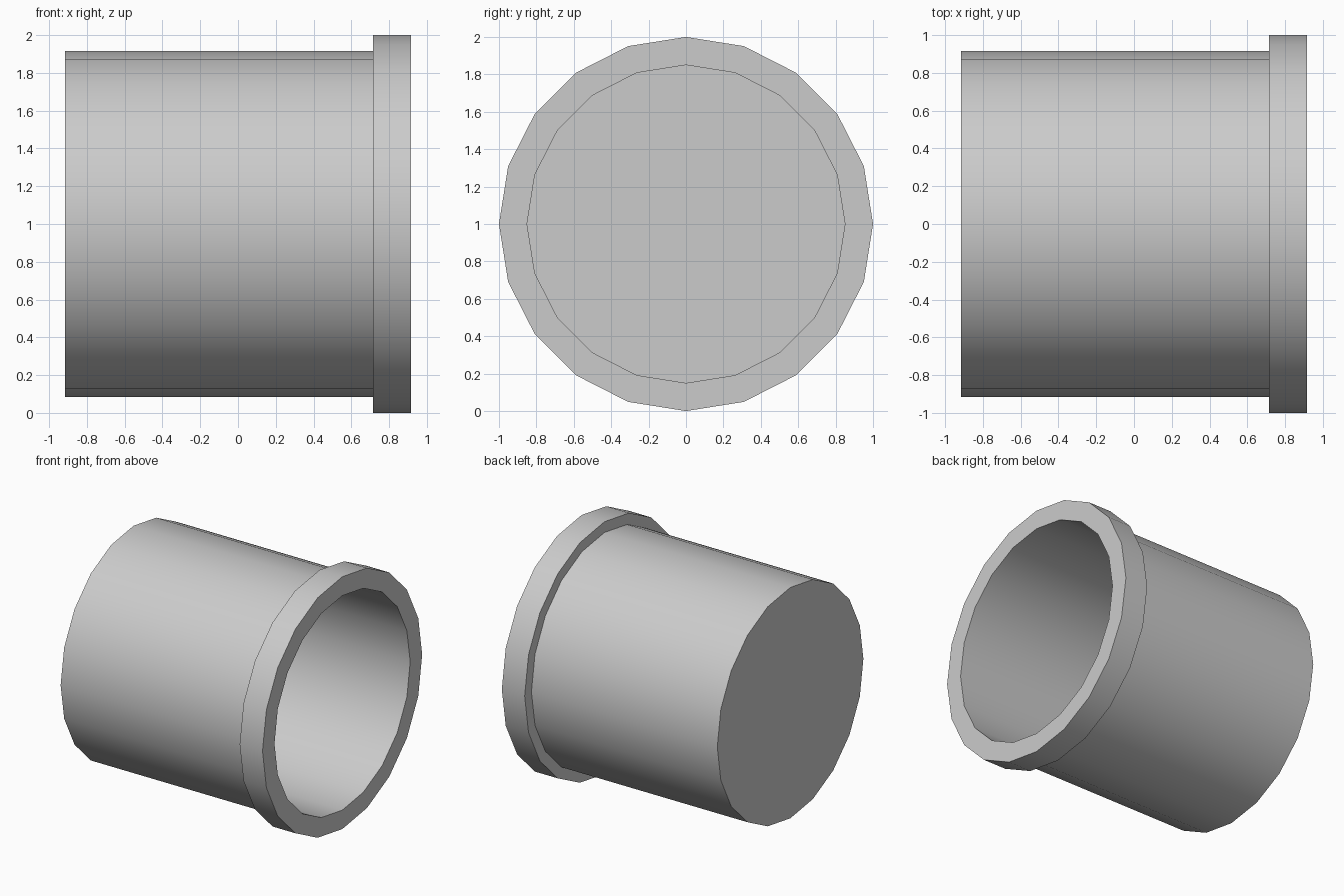
import bpy, bmesh
from math import cos, sin, tau, radians

if "Cube" in bpy.data.objects:
    bpy.data.objects.remove(bpy.data.objects["Cube"])

SIDES = 20

# Cup profile as (x, radius): closed base, outer wall, rim collar, bore, inner floor
profile = [(-0.915, 0.915), (0.715, 0.915), (0.715, 1.0),
           (0.915, 1.0), (0.915, 0.85), (-0.85, 0.85)]

bm = bmesh.new()
rings = [[bm.verts.new((x, r * cos(tau * i / SIDES), 1 + r * sin(tau * i / SIDES)))
          for i in range(SIDES)] for x, r in profile]

# Walls between neighbouring rings
for a, b in zip(rings, rings[1:]):
    for i in range(SIDES):
        j = (i + 1) % SIDES
        bm.faces.new((a[i], a[j], b[j], b[i]))

# Outer base and inner floor
bm.faces.new(rings[0])
bm.faces.new(rings[-1])
bmesh.ops.recalc_face_normals(bm, faces=bm.faces)

mesh = bpy.data.meshes.new("cup")
bm.to_mesh(mesh)
bm.free()
cup = bpy.data.objects.new("cup", mesh)
bpy.context.collection.objects.link(cup)

# Smooth round walls, crisp rim and base edges
bpy.context.view_layer.objects.active = cup
cup.select_set(True)
bpy.ops.object.shade_smooth_by_angle(angle=radians(30))
